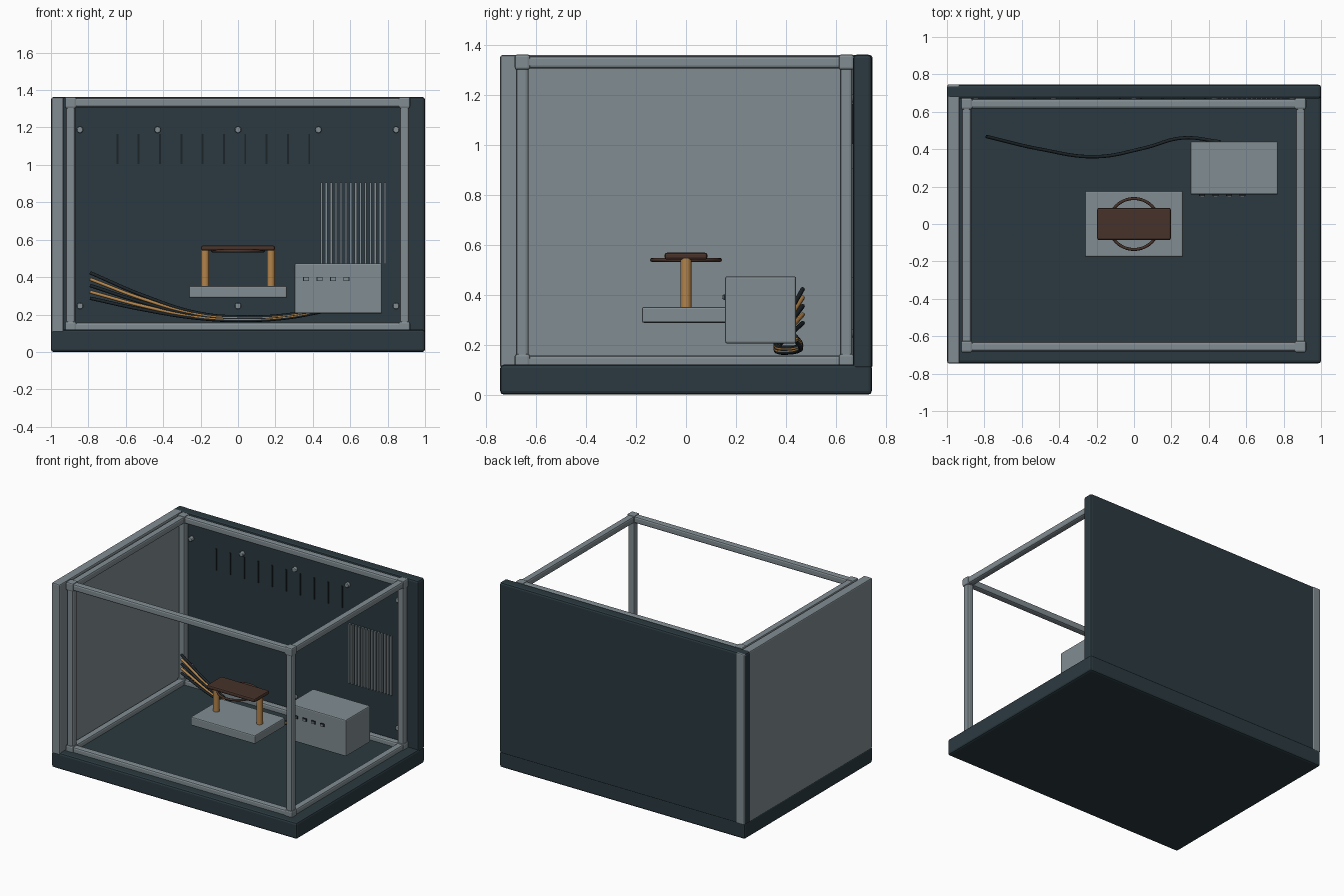
import bpy
from math import pi

cube = bpy.data.objects.get("Cube")
if cube:
    bpy.data.objects.remove(cube)


def material(name, rgb):
    m = bpy.data.materials.new(name)
    m.use_nodes = True
    m.diffuse_color = (*rgb, 1)
    m.node_tree.nodes["Principled BSDF"].inputs["Base Color"].default_value = (*rgb, 1)
    return m


SLATE = material("dark slate", (0.024, 0.042, 0.052))
STEEL = material("steel grey", (0.22, 0.262, 0.285))
BRASS = material("brass", (0.45, 0.23, 0.07))
BROWN = material("dark brown", (0.062, 0.032, 0.023))
BLACK = material("near black", (0.012, 0.018, 0.022))


def finish(name, mat, bevel=0.0, segments=2):
    ob = bpy.context.object
    ob.name = name
    ob.data.materials.append(mat)
    if bevel:
        mod = ob.modifiers.new("Bevel", "BEVEL")
        mod.width = bevel
        mod.segments = segments
        mod.limit_method = "ANGLE"
    return ob


def box(name, x, y, z, mat, bevel=0.0, segments=2):
    """Box from (min, max) ranges on each axis."""
    spans = (x, y, z)
    bpy.ops.mesh.primitive_cube_add(size=1, location=[(a + b) / 2 for a, b in spans])
    bpy.context.object.scale = [b - a for a, b in spans]
    bpy.ops.object.transform_apply(location=False, rotation=False, scale=True)
    return finish(name, mat, bevel, segments)


def around(c, half):
    return (c - half, c + half)


def cylinder(name, loc, radius, depth, mat, axis="Z", bevel=0.0):
    rot = (pi / 2, 0, 0) if axis == "Y" else (0, 0, 0)
    bpy.ops.mesh.primitive_cylinder_add(vertices=20, radius=radius, depth=depth,
                                        location=loc, rotation=rot)
    bpy.ops.object.shade_smooth_by_angle(angle=0.7)
    return finish(name, mat, bevel)


def wire(name, points, radius, mat):
    curve = bpy.data.curves.new(name, "CURVE")
    curve.dimensions = "3D"
    curve.bevel_depth = radius
    curve.bevel_resolution = 2
    curve.use_fill_caps = True
    spline = curve.splines.new("BEZIER")
    spline.bezier_points.add(len(points) - 1)
    for bp, p in zip(spline.bezier_points, points):
        bp.co = p
        bp.handle_left_type = bp.handle_right_type = "AUTO"
    tmp = bpy.data.objects.new(name + "_path", curve)
    bpy.context.collection.objects.link(tmp)
    bpy.context.view_layer.update()
    mesh = bpy.data.meshes.new_from_object(tmp.evaluated_get(bpy.context.evaluated_depsgraph_get()))
    bpy.data.objects.remove(tmp)
    ob = bpy.data.objects.new(name, mesh)
    bpy.context.collection.objects.link(ob)
    mesh.materials.clear()
    mesh.materials.append(mat)
    mesh.shade_smooth()


# Base and walls
box("base", (-1, 1), (-0.745, 0.745), (0, 0.12), SLATE, 0.014)
box("back_wall", (-1, 1), (0.67, 0.745), (0.10, 1.363), SLATE, 0.014)
box("side_wall", (-0.998, -0.932), (-0.745, 0.747), (0.105, 1.361), STEEL, 0.008)

# Open frame of bevelled bars with corner joints
XS, YS, ZS = (-0.895, 0.89), (-0.656, 0.643), (0.132, 1.333)
R, J = 0.025, 0.031
for y in YS:
    for z in ZS:
        box("frame_bar_x", XS, around(y, R), around(z, R), STEEL, 0.012)
for x in XS:
    for z in ZS:
        box("frame_bar_y", around(x, R), YS, around(z, R), STEEL, 0.012)
    for y in YS:
        box("frame_post", around(x, R), around(y, R), ZS, STEEL, 0.012)
        for z in ZS:
            box("frame_joint", around(x, J), around(y, J), around(z, J), STEEL, 0.01)

# Bench: plinth, two posts, top slab and ring
box("plinth", (-0.262, 0.262), (-0.177, 0.177), (0.288, 0.352), STEEL, 0.008)
for x in (-0.176, 0.176):
    cylinder("bench_post", (x, 0, 0.445), 0.022, 0.2, BRASS)
box("bench_top", (-0.197, 0.197), (-0.086, 0.086), (0.541, 0.569), BROWN, 0.01)
bpy.ops.mesh.primitive_torus_add(major_radius=0.136, minor_radius=0.008, major_segments=48,
                                 minor_segments=10, location=(0, 0, 0.54))
bpy.ops.object.shade_smooth()
finish("bench_ring", BROWN)

# Control box with a row of buttons
box("control_box", (0.303, 0.77), (0.157, 0.442), (0.205, 0.474), STEEL, 0.008)
for i in range(4):
    x = 0.364 + 0.072 * i
    box("button_rim", around(x, 0.016), (0.15, 0.16), around(0.39, 0.011), BLACK)
    box("button", around(x, 0.012), (0.144, 0.16), around(0.39, 0.007), STEEL)

# Back wall: bolts, slots and fins
bolts = [(x, 1.188) for x in (-0.845, -0.43, 0, 0.43, 0.845)]
bolts += [(x, 0.246) for x in (-0.845, 0, 0.845)]
for x, z in bolts:
    cylinder("wall_bolt", (x, 0.662, z), 0.017, 0.03, STEEL, "Y", 0.004)
for i in range(10):
    box("wall_slot", around(-0.645 + 0.114 * i, 0.005), (0.664, 0.672), (1.005, 1.165), BLACK)
for i in range(14):
    box("wall_fin", around(0.446 + 0.0262 * i, 0.006), (0.652, 0.672), (0.47, 0.907), STEEL)

# Bundle of wires: fanned out at one end, gathered at the other
path = [(-0.79, 0.468, 0.355, 1), (-0.5, 0.40, 0.262, 0.55), (-0.2, 0.36, 0.192, 0.2),
        (0.05, 0.405, 0.178, 0.14), (0.26, 0.46, 0.19, 0.12), (0.46, 0.44, 0.225, 0.12)]
for i in range(5):
    spread = 0.068 - 0.034 * i
    points = [(x, y, z + spread * s) for x, y, z, s in path]
    wire("wire", points, 0.009, BRASS if i % 2 else BLACK)
